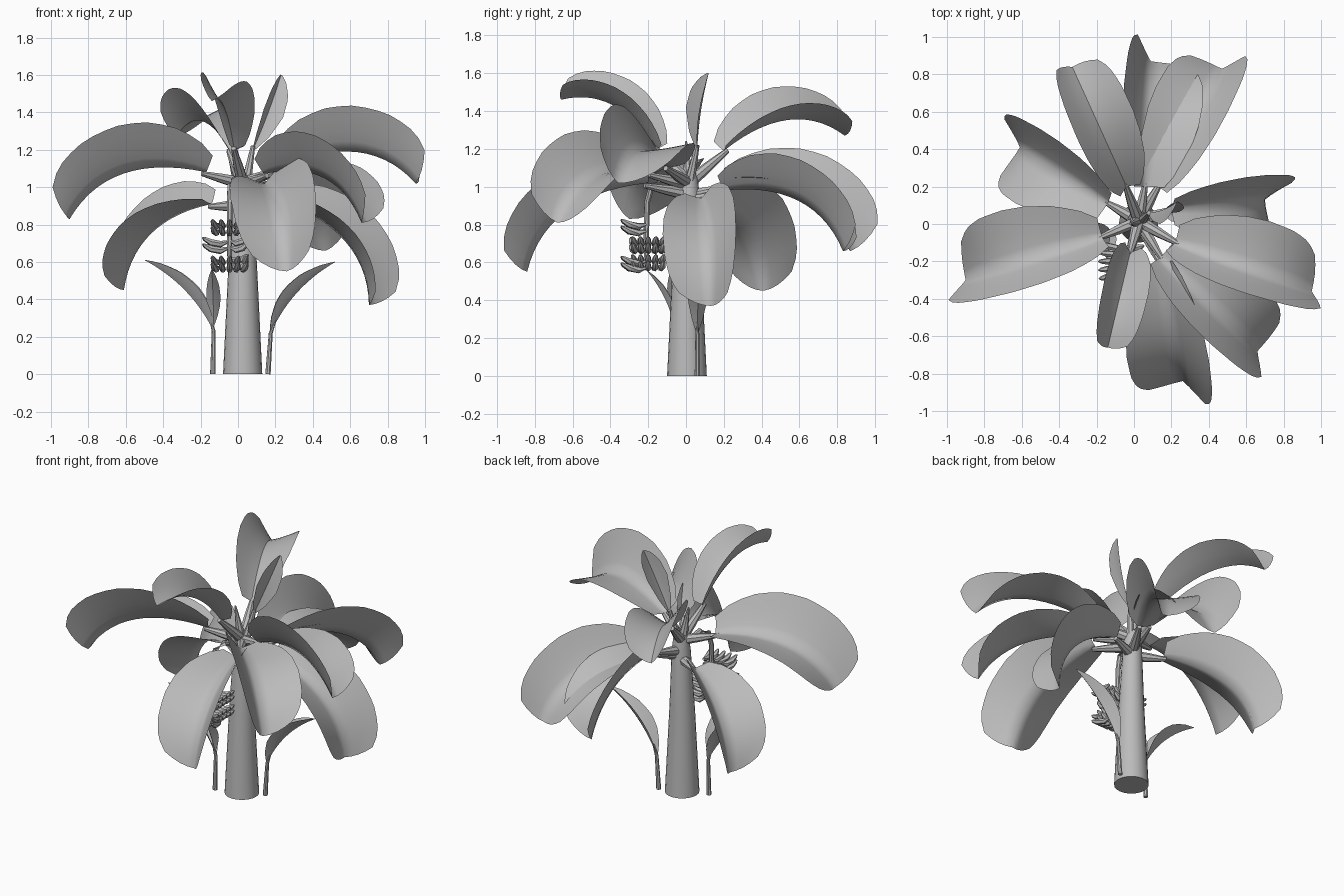
import bpy, bmesh, math
from mathutils import Vector

if "Cube" in bpy.data.objects:
    bpy.data.objects.remove(bpy.data.objects["Cube"])

grey = bpy.data.materials.new("plant_grey")
grey.diffuse_color = (0.5, 0.5, 0.5, 1)
grey.use_nodes = True
grey.node_tree.nodes["Principled BSDF"].inputs["Base Color"].default_value = grey.diffuse_color


def finish(name, bm, angle=40):
    mesh = bpy.data.meshes.new(name)
    bm.normal_update()
    bm.to_mesh(mesh)
    bm.free()
    ob = bpy.data.objects.new(name, mesh)
    bpy.context.collection.objects.link(ob)
    mesh.materials.append(grey)
    bpy.ops.object.select_all(action='DESELECT')
    ob.select_set(True)
    bpy.context.view_layer.objects.active = ob
    bpy.ops.object.shade_smooth_by_angle(angle=math.radians(angle))
    return ob


def add_tube(bm, points, radii, sides=10):
    """Capped tube through a few points with a radius at each."""
    pts = [Vector(p) for p in points]
    rings = []
    for i, p in enumerate(pts):
        t = (pts[min(i + 1, len(pts) - 1)] - pts[max(i - 1, 0)]).normalized()
        a = t.cross(Vector((0.31, 0.93, 0.17))).normalized()
        b = t.cross(a)
        ang = [2 * math.pi * k / sides for k in range(sides)]
        rings.append([bm.verts.new(p + radii[i] * (a * math.cos(q) + b * math.sin(q))) for q in ang])
    for r0, r1 in zip(rings, rings[1:]):
        for k in range(sides):
            m = (k + 1) % sides
            bm.faces.new((r0[k], r0[m], r1[m], r1[k]))
    bm.faces.new(rings[0][::-1])
    bm.faces.new(rings[-1])


def tube(name, points, radii, sides=10):
    bm = bmesh.new()
    add_tube(bm, points, radii, sides)
    return finish(name, bm)


def interp(table, t):
    for (t0, v0), (t1, v1) in zip(table, table[1:]):
        if t <= t1:
            return v0 + (v1 - v0) * (t - t0) / (t1 - t0)
    return table[-1][1]


BLUNT = [(0, .36), (.08, .6), (.2, .81), (.35, .95), (.5, 1), (.7, .98), (.85, .9), (.94, .8), (1, .68)]
POINTED = [(0, .08), (.12, .5), (.3, .9), (.45, 1), (.65, .85), (.85, .45), (1, .03)]


def leaf(name, base, tip, width, roll, fold=35, arch=.17, outline=BLUNT, up=(0, 0, 1), skew=.1, pull=.4):
    """Arched sheet folded along its midrib; the section rolls to one side."""
    base, tip = Vector(base), Vector(tip)
    chord = tip - base
    d = chord.normalized()
    up = Vector(up)
    n = (up - d * up.dot(d)).normalized()
    across = d.cross(n)
    ctrl = (base + tip) / 2 + n * 2 * arch * chord.length + chord * skew
    bm = bmesh.new()
    rows, nt, nv = [], 14, 8
    f = math.radians(fold)
    for i in range(nt + 1):
        t = i / nt
        p = base * (1 - t) ** 2 + ctrl * 2 * t * (1 - t) + tip * t * t
        tan = ((ctrl - base) * (1 - t) + (tip - ctrl) * t).normalized()
        r = math.radians(roll) * (.8 + .45 * t)
        upw = across.cross(tan)
        nor = upw * math.cos(r) + across * math.sin(r)
        side = tan.cross(nor)
        w = width * interp(outline, t)
        row = []
        for j in range(nv + 1):
            v = 2 * j / nv - 1
            q = p + side * (w * v * math.cos(f)) + nor * (w * abs(v) ** 1.15 * math.sin(f))
            row.append(bm.verts.new(q - tan * (w * pull * v * v * t ** 4)))
        rows.append(row)
    for a, b in zip(rows, rows[1:]):
        for j in range(nv):
            bm.faces.new((a[j], a[j + 1], b[j + 1], b[j]))
    return finish(name, bm, 60)


# Trunk
tube("trunk", [(.025, .005, 0), (.025, .005, .55), (.025, .015, .95), (.025, .015, 1.06)],
     [.105, .078, .058, .045], 20)

# Crown leaves: base, tip, half width, roll
crown = [
    ((-.17, -.07, 1.08), (-.90, -.30, .83), .30, 27),
    ((-.14, .11, .91), (-.61, .41, .45), .27, -23),
    ((-.04, .20, 1.19), (-.33, .84, 1.27), .22, 14),
    ((.13, .20, .98), (.47, .83, .66), .27, -24),
    ((.06, .20, 1.01), (.09, .87, .66), .29, 26),
    ((.20, .08, .94), (.70, .13, .37), .25, 23),
    ((.22, -.10, 1.10), (.95, -.36, 1.02), .28, -27),
    ((.14, -.18, 1.07), (.66, -.68, .81), .28, -23),
    ((.14, -.20, 1.02), (.26, -.84, .55), .28, 20),
    ((-.02, -.15, 1.20), (-.14, -.66, 1.46), .18, -10),
]
for i, (b, t, w, r) in enumerate(crown):
    leaf(f"leaf_{i + 1}", b, t, w, r, fold={2: 38, 9: 46}.get(i, 35))
    root = Vector((.025, .015, min(max(b[2] - .06, .9), 1.02)))
    end = Vector(b) + (Vector(t) - Vector(b)) * .03
    tube(f"leaf_stem_{i + 1}", [root, root.lerp(end, .5), end], [.034, .027, .014], 8)

# Young upright leaf and the rolled shoot
leaf("young_leaf", (.08, .06, 1.2), (.23, .12, 1.6), .085, 0, 40, .03,
     [(0, .1), (.2, .6), (.5, 1), (.75, .9), (.92, .5), (1, .1)], up=(.6, -.8, .2), skew=0, pull=.1)
tube("young_leaf_stem", [(.04, .015, 1.0), (.08, .06, 1.22)], [.03, .012], 8)
tube("shoot", [(.02, .015, 1.0), (-.02, .0, 1.24)], [.035, .006], 8)

# Fruit stalk
tube("fruit_stalk", [(.0, -.03, 1.0), (-.02, -.12, 1.04), (-.04, -.18, 1.01), (-.045, -.205, .92),
                     (-.045, -.21, .75), (-.045, -.21, .56)], [.02, .018, .017, .016, .015, .012], 8)

# Fruit hands: height, row direction
hands = [(.56, (0, -1)), (.57, (1, 0)), (.66, (-1, 0)), (.665, (1, 0)), (.755, (0, -1))]
bm = bmesh.new()
for z, (dx, dy) in hands:
    out = Vector((dx, dy, 0))
    along = Vector((-dy, dx, 0))
    for tier in range(2):
        for k in range(5):
            s = (k - 2) * .038
            c = Vector((-.045, -.2, z + tier * .035)) + along * s * .8
            fan = (out + along * s * 3).normalized()
            reach = .145 if dx <= 0 else .1
            pts = [c + fan * (reach * u) + Vector((0, 0, h)) for u, h in
                   ((.08, .012), (.35, .0), (.7, .01), (.93, .028), (1, .036))]
            add_tube(bm, pts, [.008, .018, .018, .011, .004], 6)
finish("fruit_hands", bm)

# Side sprouts: stalk and pointed leaves
tube("left_sprout_stalk", [(-.135, -.05, 0), (-.13, -.05, .23), (-.15, -.05, .3)], [.015, .011, .006], 8)
tube("right_sprout_stalk", [(.16, .06, 0), (.175, .06, .22), (.2, .06, .29)], [.015, .011, .006], 8)
sprout = dict(outline=POINTED, skew=0, pull=0)
leaf("left_sprout_leaf", (-.13, -.05, .23), (-.5, -.03, .61), .085, 0, 50, .08, **sprout)
leaf("left_sprout_front_leaf", (-.13, -.06, .26), (-.14, -.21, .56), .05, 0, 40, .06, **sprout)
leaf("right_sprout_leaf", (.175, .06, .22), (.52, .07, .6), .085, 0, 50, .08, **sprout)
